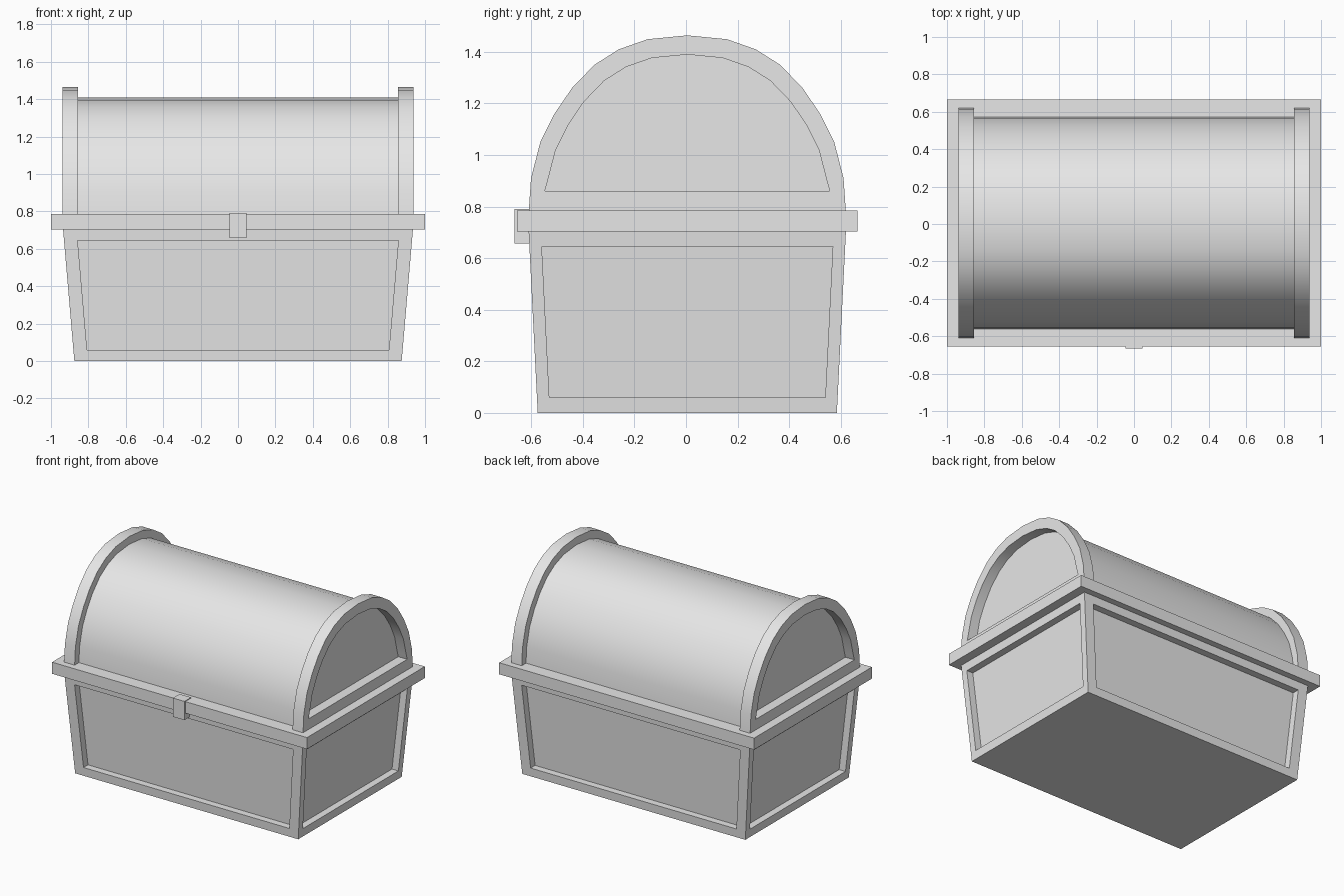
import bpy, bmesh

if "Cube" in bpy.data.objects:
    bpy.data.objects.remove(bpy.data.objects["Cube"])

CY = 0.005          # depth centre of the chest body
grey = bpy.data.materials.new("plain_grey")
grey.diffuse_color = (0.8, 0.8, 0.8, 1)
grey.use_nodes = True
grey.node_tree.nodes["Principled BSDF"].inputs["Base Color"].default_value = grey.diffuse_color


def finish(name, bm, smooth=False):
    bmesh.ops.recalc_face_normals(bm, faces=bm.faces[:])
    mesh = bpy.data.meshes.new(name)
    bm.to_mesh(mesh)
    bm.free()
    obj = bpy.data.objects.new(name, mesh)
    bpy.context.collection.objects.link(obj)
    mesh.materials.append(grey)
    if smooth:
        bpy.ops.object.select_all(action='DESELECT')
        obj.select_set(True)
        bpy.context.view_layer.objects.active = obj
        bpy.ops.object.shade_smooth_by_angle()
    return obj


def box(name, lo, hi):
    bm = bmesh.new()
    bmesh.ops.create_cube(bm, size=1)
    for v in bm.verts:
        v.co = [a + (b - a) * (c + 0.5) for a, b, c in zip(lo, hi, v.co)]
    return finish(name, bm)


def bridge(bm, a, b):
    n = len(a)
    for i in range(n):
        j = (i + 1) % n
        bm.faces.new((a[i], a[j], b[j], b[i]))


# Tapered body with a recessed panel on each of its four walls
def half(z):
    t = z / 0.70
    return 0.875 + 0.06 * t, 0.58 + 0.035 * t


def wall_loop(bm, axis, sign, z0, z1, margin, depth):
    loop = []
    for z, s in ((z0, -1), (z0, 1), (z1, 1), (z1, -1)):
        h = half(z)
        out = sign * (h[axis] - depth)
        side = s * (h[1 - axis] - margin)
        x, y = (out, side) if axis == 0 else (side, out)
        loop.append(bm.verts.new((x, y + CY, z)))
    return loop


bm = bmesh.new()
for axis, margin in ((0, 0.048), (1, 0.073)):
    for sign in (-1, 1):
        edge = wall_loop(bm, axis, sign, 0, 0.72, 0, 0)
        rim = wall_loop(bm, axis, sign, 0.06, 0.645, margin, 0)
        panel = wall_loop(bm, axis, sign, 0.06, 0.645, margin, 0.05)
        bridge(bm, edge, rim)
        bridge(bm, rim, panel)
        bm.faces.new(panel)
bmesh.ops.remove_doubles(bm, verts=bm.verts[:], dist=1e-4)
bmesh.ops.holes_fill(bm, edges=[e for e in bm.edges if e.is_boundary], sides=4)
finish("body", bm)

# Band around the join, and the front latch
box("band", (-1, CY - 0.66, 0.703), (1, CY + 0.66, 0.785))
box("latch", (-0.045, -0.665, 0.657), (0.045, -0.59, 0.79))

# Lid arch profile: half of it listed, then mirrored
BASE = 0.75
right = [(0.617, BASE), (0.606, 0.91), (0.57, 1.05), (0.515, 1.16), (0.447, 1.26),
         (0.36, 1.35), (0.265, 1.41), (0.154, 1.449)]
arch = right + [(0, 1.464)] + [(-y, z) for y, z in reversed(right)]


def arch_loop(bm, x, scale=1, floor=BASE):
    return [bm.verts.new((x, CY + y * scale, max(floor, BASE + (z - BASE) * scale)))
            for y, z in arch]


# Smooth barrel of the lid
bm = bmesh.new()
a, b = arch_loop(bm, -0.86, 0.922), arch_loop(bm, 0.86, 0.922)
bridge(bm, a, b)
bm.faces.new(a)
bm.faces.new(b)
finish("lid_barrel", bm, True)

# End arches, each with a recessed panel on its outer side
for name, s in (("left_lid_arch", -1), ("right_lid_arch", 1)):
    bm = bmesh.new()
    back = arch_loop(bm, s * 0.855)
    front = arch_loop(bm, s * 0.937)
    rim = arch_loop(bm, s * 0.937, 0.896, 0.86)
    panel = arch_loop(bm, s * 0.867, 0.896, 0.86)
    for p, q in ((back, front), (front, rim), (rim, panel)):
        bridge(bm, p, q)
    bm.faces.new(back)
    bm.faces.new(panel)
    finish(name, bm, True)
